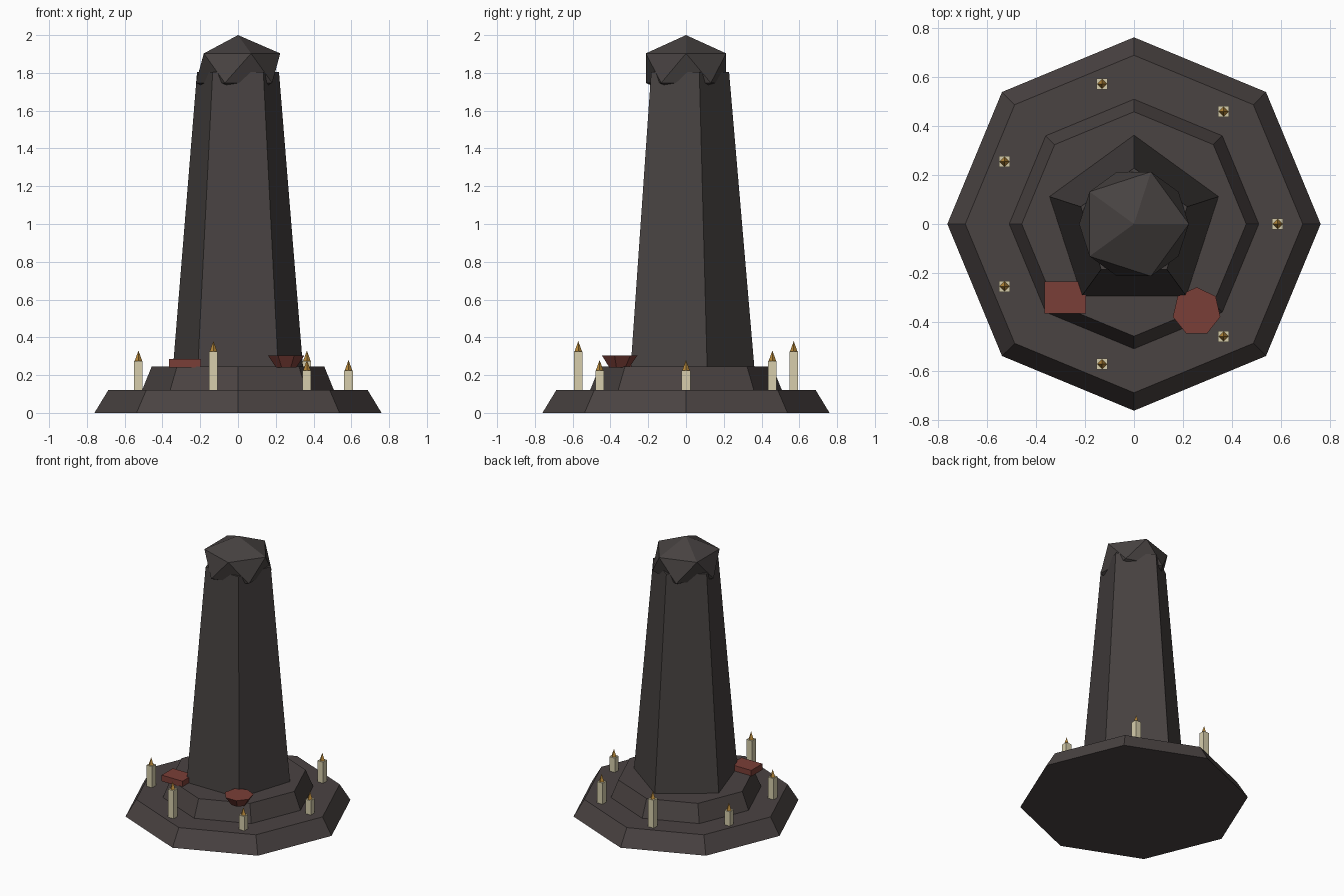
import bpy, bmesh, math
from mathutils import Matrix

if "Cube" in bpy.data.objects:
    bpy.data.objects.remove(bpy.data.objects["Cube"])


def material(name, rgb):
    lin = [(c / 255 / 12.92) if c < 11 else ((c / 255 + 0.055) / 1.055) ** 2.4 for c in rgb]
    m = bpy.data.materials.new(name)
    m.diffuse_color = (*lin, 1)
    m.use_nodes = True
    m.node_tree.nodes["Principled BSDF"].inputs["Base Color"].default_value = m.diffuse_color
    return m


STONE = material("warm dark stone", (74, 67, 66))
PILLAR = material("dark stone", (71, 66, 65))
RED = material("dull red", (122, 62, 55))
WAX = material("cream wax", (215, 206, 172))
FLAME = material("amber flame", (188, 140, 60))


def finish(bm, name, mat):
    bmesh.ops.recalc_face_normals(bm, faces=bm.faces)
    me = bpy.data.meshes.new(name)
    bm.to_mesh(me)
    bm.free()
    me.materials.append(mat)
    ob = bpy.data.objects.new(name, me)
    bpy.context.collection.objects.link(ob)
    return ob


def frustum(name, mat, sides, r0, r1, z0, z1, x=0, y=0, start=90):
    """Tapered prism whose first corner points at angle start; r1 = 0 gives a point."""
    bm = bmesh.new()

    def ring(r, z):
        return [bm.verts.new((x + r * math.cos(a), y + r * math.sin(a), z))
                for a in (math.radians(start) + math.tau * i / sides for i in range(sides))]

    low = ring(r0, z0)
    bm.faces.new(low)
    top = ring(r1, z1) if r1 else [bm.verts.new((x, y, z1))]
    if r1:
        bm.faces.new(top)
    for i in range(sides):
        j = (i + 1) % sides
        bm.faces.new([low[i], low[j], top[j], top[i]] if r1 else [low[i], low[j], top[0]])
    return finish(bm, name, mat)


def box(name, mat, x, y, z0, sx, sy, sz):
    bm = bmesh.new()
    bmesh.ops.create_cube(bm, size=1, matrix=Matrix.Translation((x, y, z0 + sz / 2))
                          @ Matrix.Diagonal((sx, sy, sz, 1)))
    return finish(bm, name, mat)


# Stepped octagonal base and five-sided pillar
frustum("lower_step", STONE, 8, 0.76, 0.687, 0, 0.12)
frustum("upper_step", STONE, 8, 0.508, 0.457, 0.12, 0.245)
frustum("pillar", PILLAR, 5, 0.362, 0.228, 0.24, 1.805)

# Squashed faceted capstone
bm = bmesh.new()
bmesh.ops.create_icosphere(bm, subdivisions=1, radius=0.25,
                           matrix=Matrix.Translation((0, 0, 1.825)) @ Matrix.Diagonal((1, 1, 0.7, 1)))
finish(bm, "capstone", PILLAR)

# Offerings on the upper step
box("offering_box", RED, -0.28, -0.30, 0.24, 0.17, 0.13, 0.045)
frustum("offering_bowl", RED, 7, 0.055, 0.099, 0.24, 0.304, 0.255, -0.356)

# Ring of candles in three repeating heights
for i in range(7):
    a = math.tau * i / 7
    x, y = 0.585 * math.cos(a), 0.585 * math.sin(a)
    h = 0.105 + 0.05 * (i % 3)
    box(f"candle_{i + 1}", WAX, x, y, 0.12, 0.045, 0.045, h)
    frustum(f"flame_{i + 1}", FLAME, 4, 0.02, 0, 0.12 + h, 0.175 + h, x, y)
